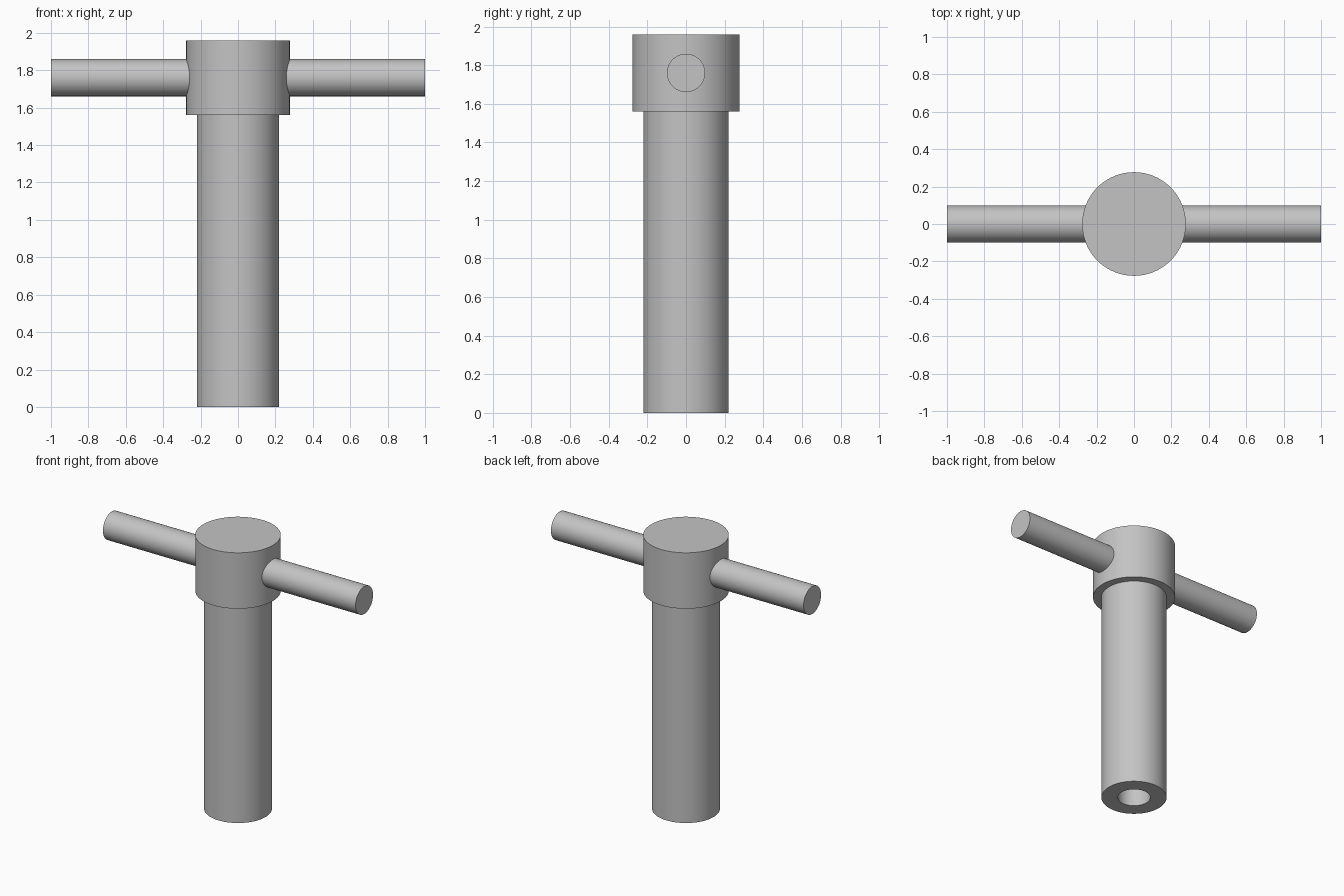
import bpy, bmesh, math
from mathutils import Matrix

SEGMENTS = 96

default = bpy.data.objects.get("Cube")
if default:
    bpy.data.objects.remove(default, do_unlink=True)

steel = bpy.data.materials.new("steel_grey")
steel.use_nodes = True
colour = (0.55, 0.55, 0.55, 1)
steel.diffuse_color = colour
steel.node_tree.nodes["Principled BSDF"].inputs["Base Color"].default_value = colour


def lathe(name, profile, transform=Matrix.Identity(4)):
    """Revolve a (radius, height) profile that starts and ends on the axis."""
    bm = bmesh.new()
    verts = [bm.verts.new((r, 0, z)) for r, z in profile]
    edges = [bm.edges.new(pair) for pair in zip(verts, verts[1:])]
    bmesh.ops.spin(bm, geom=verts + edges, cent=(0, 0, 0), axis=(0, 0, 1),
                   angle=math.tau, steps=SEGMENTS, use_merge=False)
    bmesh.ops.remove_doubles(bm, verts=bm.verts, dist=1e-5)
    bmesh.ops.recalc_face_normals(bm, faces=bm.faces)
    bm.transform(transform)
    mesh = bpy.data.meshes.new(name)
    bm.to_mesh(mesh)
    bm.free()
    mesh.materials.append(steel)
    obj = bpy.data.objects.new(name, mesh)
    bpy.context.collection.objects.link(obj)
    bpy.ops.object.select_all(action="DESELECT")
    obj.select_set(True)
    bpy.context.view_layer.objects.active = obj
    bpy.ops.object.shade_smooth_by_angle(angle=math.radians(30))
    return obj


# Shaft with a blind bore in its foot, widening into the head
shaft_r, head_r, bore_r = 0.22, 0.277, 0.11
shoulder, top, bore_depth = 1.56, 1.96, 0.8
lathe("shaft_and_head", [
    (0, bore_depth), (bore_r, bore_depth), (bore_r, 0), (shaft_r, 0),
    (shaft_r, shoulder), (head_r, shoulder), (head_r, top), (0, top)])

# Crossbar running through the head
bar_r = 0.099
lathe("crossbar", [(0, -1), (bar_r, -1), (bar_r, 1), (0, 1)],
      Matrix.Translation((0, 0, (shoulder + top) / 2))
      @ Matrix.Rotation(math.pi / 2, 4, "Y"))
